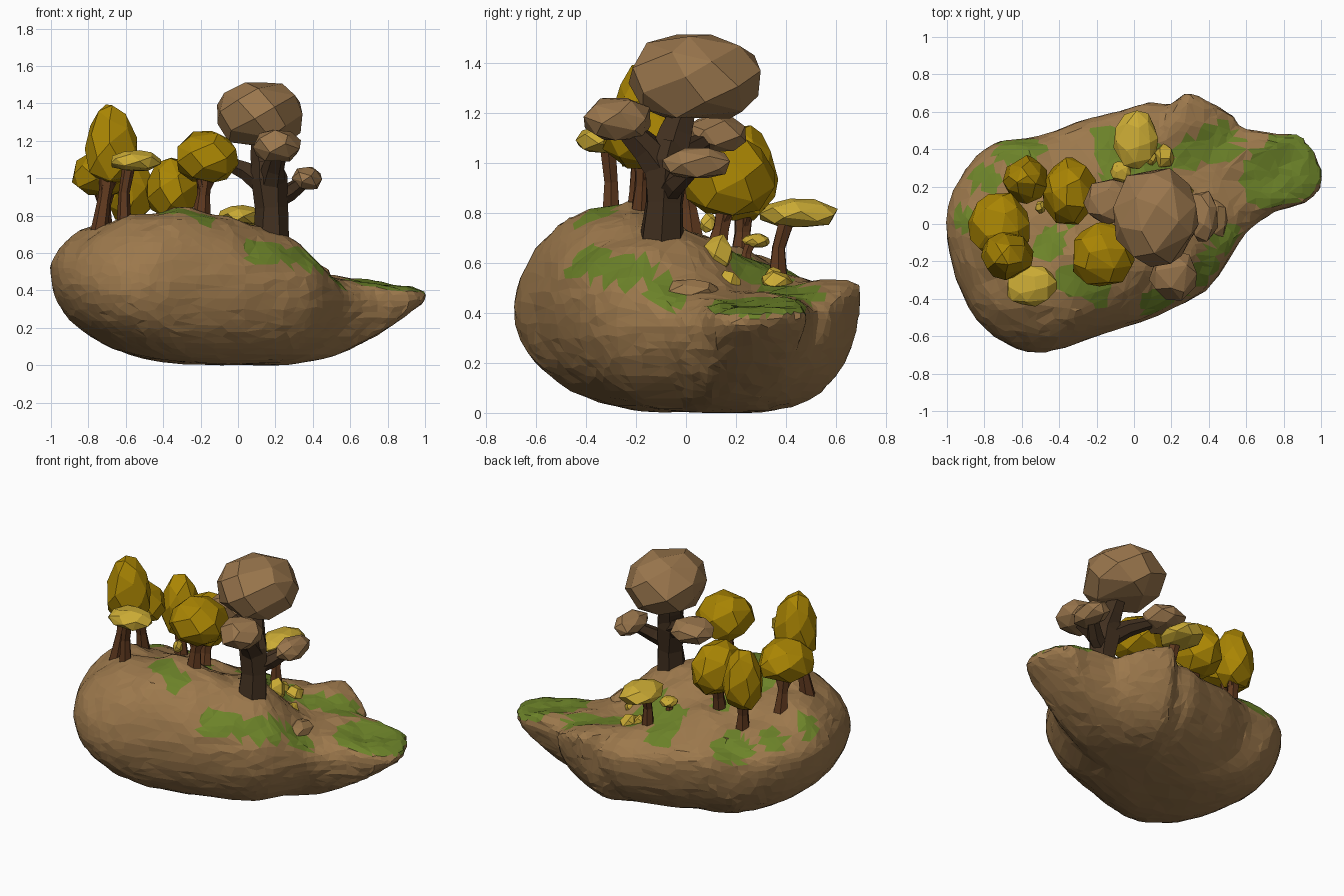
import bpy, bmesh, math, random
from mathutils import Vector, noise
from mathutils.bvhtree import BVHTree

if "Cube" in bpy.data.objects:
    bpy.data.objects.remove(bpy.data.objects["Cube"])

random.seed(7)

def material(name, rgb):
    m = bpy.data.materials.new(name)
    m.diffuse_color = (*rgb, 1)
    m.use_nodes = True
    m.node_tree.nodes["Principled BSDF"].inputs["Base Color"].default_value = m.diffuse_color
    return m

EARTH = material("earth brown", (.335, .19, .073))
GRASS = material("moss green", (.15, .225, .022))
GOLD = material("dark gold leaves", (.4, .235, .001))
YELLOW = material("pale yellow cap", (.6, .41, .035))
BARK = material("dark bark", (.053, .029, .014))
RED_BARK = material("red bark", (.12, .043, .014))
TAN = material("tan leaves", (.32, .18, .073))

def finish(name, bm, *mats):
    bmesh.ops.recalc_face_normals(bm, faces=bm.faces)
    me = bpy.data.meshes.new(name)
    bm.to_mesh(me)
    for m in mats:
        me.materials.append(m)
    ob = bpy.data.objects.new(name, me)
    bpy.context.collection.objects.link(ob)
    return ob

# --- island: widest outline (x, y, z, edge squareness) seen from above
OUTLINE = [
    (1.01, .28, .37, 5), (.96, .14, .36, 5), (.75, .06, .32, 5), (.6, -.05, .34, 5),
    (.5, -.2, .36, 6), (.38, -.36, .38, 5), (.1, -.5, .42, 4), (-.2, -.6, .42, 3),
    (-.53, -.69, .42, 2.6), (-.8, -.56, .44, 2.6), (-.95, -.3, .47, 2.7), (-1.005, 0, .5, 2.8),
    (-.93, .25, .5, 3), (-.75, .43, .48, 3.5), (-.5, .47, .45, 4), (-.3, .55, .42, 4),
    (-.1, .6, .4, 4), (.08, .65, .4, 5), (.2, .64, .42, 6), (.3, .7, .49, 7),
    (.53, .58, .42, 6), (.57, .52, .4, 5), (.77, .48, .4, 5), (.9, .47, .41, 5)]
# ground heights scattered over the top
HEIGHTS = [
    (-.8, -.1, .87), (-.6, -.35, .9), (-.3, -.2, .89), (-.3, -.45, .89), (-.05, -.28, .82),
    (.16, -.1, .78), (.3, -.1, .7), (.43, -.05, .54), (.15, -.36, .7), (.38, -.25, .64),
    (.5, .05, .46), (.6, .12, .43), (.8, .28, .42), (.97, .3, .46), (.4, .3, .46),
    (.3, .62, .55), (.5, .5, .5), (.2, .3, .49), (0, .42, .56), (-.3, .45, .58),
    (-.3, .15, .67), (-.1, .2, .62), (.05, .05, .74), (-.55, .24, .65), (-.5, -.02, .75),
    (-.8, .22, .74), (-.6, .42, .62), (.1, .55, .52)]

def spline(pts, steps):
    n, out = len(pts), []
    for i in range(n):
        a, b, c, d = (Vector(pts[(i + k) % n]) for k in (-1, 0, 1, 2))
        for s in range(steps):
            t = s / steps
            out.append(b + .5 * t * (c - a + t * (2*a - 5*b + 4*c - d + t * (3*(b - c) + d - a))))
    return out

def ground(x, y):
    ws = zs = 0
    for px, py, pz in HEIGHTS:
        w = 1 / (((x - px)**2 + (y - py)**2)**1.7 + .0006)
        ws, zs = ws + w, zs + w * pz
    return zs / ws

def make_island():
    bm = bmesh.new()
    rim = spline(OUTLINE, 4)
    n, K, cx, cy = len(rim), 15, 0, .05

    def ring(t, side):
        vs = []
        for r in rim:
            x, y = cx + (r[0] - cx) * t, cy + (r[1] - cy) * t
            power = r[3] if side > 0 else min(r[3], 4.2 if r[0] > .15 and r[1] > 0 else 3)
            f = math.sqrt(max(0, 1 - t**power))
            goal = ground(x, y) if side > 0 else .42 * max(0, x - .2)**2
            p = Vector((x, y, r[2] + (goal - r[2]) * f))
            if side > 0:
                p.z += .02 * noise.noise(p * 8) * min(1, f * 2)
            vs.append(bm.verts.new(p))
        return vs

    edge = ring(1, 1)
    for side in (1, -1):
        rings = [ring(math.sin(k / K * math.pi / 2), side) for k in range(1, K)] + [edge]
        mid = bm.verts.new((cx, cy, ground(cx, cy) if side > 0 else 0))
        for i in range(n):
            j = (i + 1) % n
            bm.faces.new((mid, rings[0][i], rings[0][j]))
            for a, b in zip(rings, rings[1:]):
                bm.faces.new((a[i], b[i], b[j], a[j]))
    ob = finish("island", bm, EARTH, GRASS)
    # even remesh, then decimate to irregular facets
    rm = ob.modifiers.new("remesh", 'REMESH')
    rm.mode, rm.voxel_size = 'VOXEL', .03
    ob.modifiers.new("facets", 'DECIMATE').ratio = .22
    me = bpy.data.meshes.new_from_object(ob.evaluated_get(bpy.context.evaluated_depsgraph_get()))
    ob.modifiers.clear()
    ob.data = me
    me.materials.clear()
    me.materials.append(EARTH)
    me.materials.append(GRASS)
    bm = bmesh.new()
    bm.from_mesh(me)
    for v in bm.verts:
        v.co += v.normal * random.uniform(-.004, .004)
        v.co.z = max(0, v.co.z)
    bm.normal_update()
    # moss patches (x, y, radius) on upward faces
    moss = [(.7, .24, .15), (.82, .3, .19), (-.62, .4, .12), (-.8, .24, .08), (-.9, .03, .06),
            (-.13, .42, .11), (.08, .28, .14), (-.08, .27, .1), (.28, .38, .08), (.45, .44, .11),
            (.46, -.12, .06), (.41, -.21, .06), (.34, -.28, .06), (.25, -.34, .06),
            (.16, -.38, .06), (.09, -.42, .06), (-.33, -.31, .08), (-.2, -.36, .08),
            (-.45, -.1, .09), (-.35, .08, .08), (.5, -.05, .06)]
    for f in bm.faces:
        c = f.calc_center_median()
        wob = .015 * noise.noise(c * 11)
        f.smooth = False
        f.material_index = int(f.normal.z > .3 and c.z > .3 and any(
            math.hypot(c.x - x, c.y - y) < r + wob for x, y, r in moss))
    bm.to_mesh(me)
    return BVHTree.FromBMesh(bm)

land = make_island()

def base(x, y):
    hit = land.ray_cast(Vector((x, y, 3)), Vector((0, 0, -1)))[0]
    return hit.z if hit else .5

# --- faceted convex blobs for leaves, caps and rocks: hull of evenly spread points
def blob(name, centre, radii, mat, taper=0, count=30, low=.88, high=.92):
    bm = bmesh.new()
    turn = random.uniform(0, 6)
    for i in range(count):
        z = 1 - 2 * (i + .5) / count
        a = turn + i * 2.39996 + random.uniform(-.2, .2)
        w = math.sqrt(1 - z * z) * random.uniform(1, 1.09)
        z = (max(-low, min(high, z)) + low) / (high + low) * 2 - 1
        k = w * (1 - taper * z)
        bm.verts.new(Vector((math.cos(a) * k * radii[0], math.sin(a) * k * radii[1],
                             z * radii[2])) + Vector(centre))
    bmesh.ops.convex_hull(bm, input=bm.verts)
    bmesh.ops.dissolve_limit(bm, angle_limit=.2, verts=bm.verts, edges=bm.edges)
    finish(name, bm, mat)

# --- six-sided tapered limbs, each a list of (x, y, z, radius)
def limbs(name, paths, mat):
    bm = bmesh.new()
    for path in paths:
        pts = [Vector(p[:3]) for p in path]
        rings = []
        for i, p in enumerate(pts):
            d = pts[min(i + 1, len(pts) - 1)] - pts[max(i - 1, 0)]
            q = Vector((0, 0, 1)).rotation_difference(d)
            rings.append([bm.verts.new(p + q @ Vector((
                math.cos(a * math.pi / 3), math.sin(a * math.pi / 3), 0))
                * path[i][3] * random.uniform(.88, 1.12)) for a in range(6)])
        for a, b in zip(rings, rings[1:]):
            for i in range(6):
                bm.faces.new((a[i], a[i - 1], b[i - 1], b[i]))
        bm.faces.new(rings[0])
        bm.faces.new(rings[-1])
    finish(name, bm, mat)

# --- great tree
limbs("great_tree_trunk", [
    [(.18, -.1, .66, .1), (.18, -.09, .84, .082), (.16, -.08, 1.0, .095), (.15, -.06, 1.08, .08)],
    [(.17, -.08, .98, .085), (.14, -.04, 1.12, .07), (.12, .0, 1.24, .05)],
    [(.17, -.09, .97, .075), (.19, -.16, 1.06, .065), (.21, -.23, 1.13, .05)],
    [(.19, -.08, .87, .05), (.27, -.04, .92, .05), (.35, .03, .98, .035)],
    [(.15, -.07, .97, .065), (.05, .0, 1.04, .05), (-.1, .1, 1.1, .03)]], BARK)
for i, (c, r) in enumerate([((.115, .035, 1.345), (.23, .26, .168)),
                            ((.21, -.27, 1.175), (.125, .14, .085)),
                            ((.37, .04, 1.0), (.08, .14, .06)),
                            ((-.13, .12, 1.115), (.13, .125, .07))]):
    blob(f"great_tree_leaves_{i}", c, r, TAN, .03 if i == 0 else 0, 32 if i == 0 else 22, .8, .88)

# --- gold trees: foot (x, y), crown centre, crown radii, taper
TREES = [((-.74, -.21), (-.68, -.17, 1.185), (.135, .125, .21), .2),
         ((-.71, .03), (-.72, -.01, 1.03), (.165, .18, .12), .1),
         ((-.57, .22), (-.58, .235, .96), (.118, .122, .19), .15),
         ((-.33, .12), (-.345, .17, .95), (.143, .178, .16), .1),
         ((-.2, -.18), (-.17, -.165, 1.115), (.165, .175, .138), .05)]
for i, ((x, y), c, r, taper) in enumerate(TREES):
    z0, z1 = base(x, y) - .04, c[2] - r[2] * .6
    zm = (z0 + z1) / 2
    def toward(k, dx, dy):
        return (x + (c[0] - x) * k + dx, y + (c[1] - y) * k + dy)
    limbs(f"gold_tree_trunk_{i}", [
        [(x, y, z0, .05), (*toward(.4, 0, 0), zm, .034), (c[0], c[1], z1 + .04, .045)],
        [(*toward(.4, 0, 0), zm, .022), (*toward(1, .06, .03), z1 + .01, .014)],
        [(*toward(.4, 0, 0), zm, .022), (*toward(1, -.05, -.04), z1 + .01, .014)]], RED_BARK)
    blob(f"gold_tree_leaves_{i}", c, r, GOLD, taper)

# --- flat-capped pale trees
CAPS = [((-.61, -.3), (-.55, -.33, 1.095), (.137, .112, .055), .035),
        ((.02, .37), (.01, .45, .8), (.115, .155, .057), .036),
        ((-.05, .24), (-.07, .28, .69), (.055, .055, .028), .026)]
for i, ((x, y), c, r, w) in enumerate(CAPS):
    z0 = base(x, y) - .04
    limbs(f"pale_tree_stem_{i}", [[(x, y, z0, w * 1.2), (x, y, (z0 + c[2]) / 2, w * .8),
                                  ((x + c[0]) / 2, (y + c[1]) / 2, c[2], w)]], RED_BARK)
    blob(f"pale_tree_cap_{i}", c, r, YELLOW, .1, 26)

# --- small pale bushes
for i, (x, y, z, w, h) in enumerate([(.16, .36, .52, .07, .05), (.28, .17, .51, .05, .06),
                                     (.19, .13, .64, .06, .075), (-.5, .09, .76, .035, .04),
                                     (.09, .35, .54, .04, .045)]):
    blob(f"pale_bush_{i}", (x, y, z), (w * .8, w, h), YELLOW, .1, 14)

# --- ledge rock below the great tree
blob("ledge_rock", (.42, .02, .48), (.08, .12, .055), EARTH, 0, 24)
